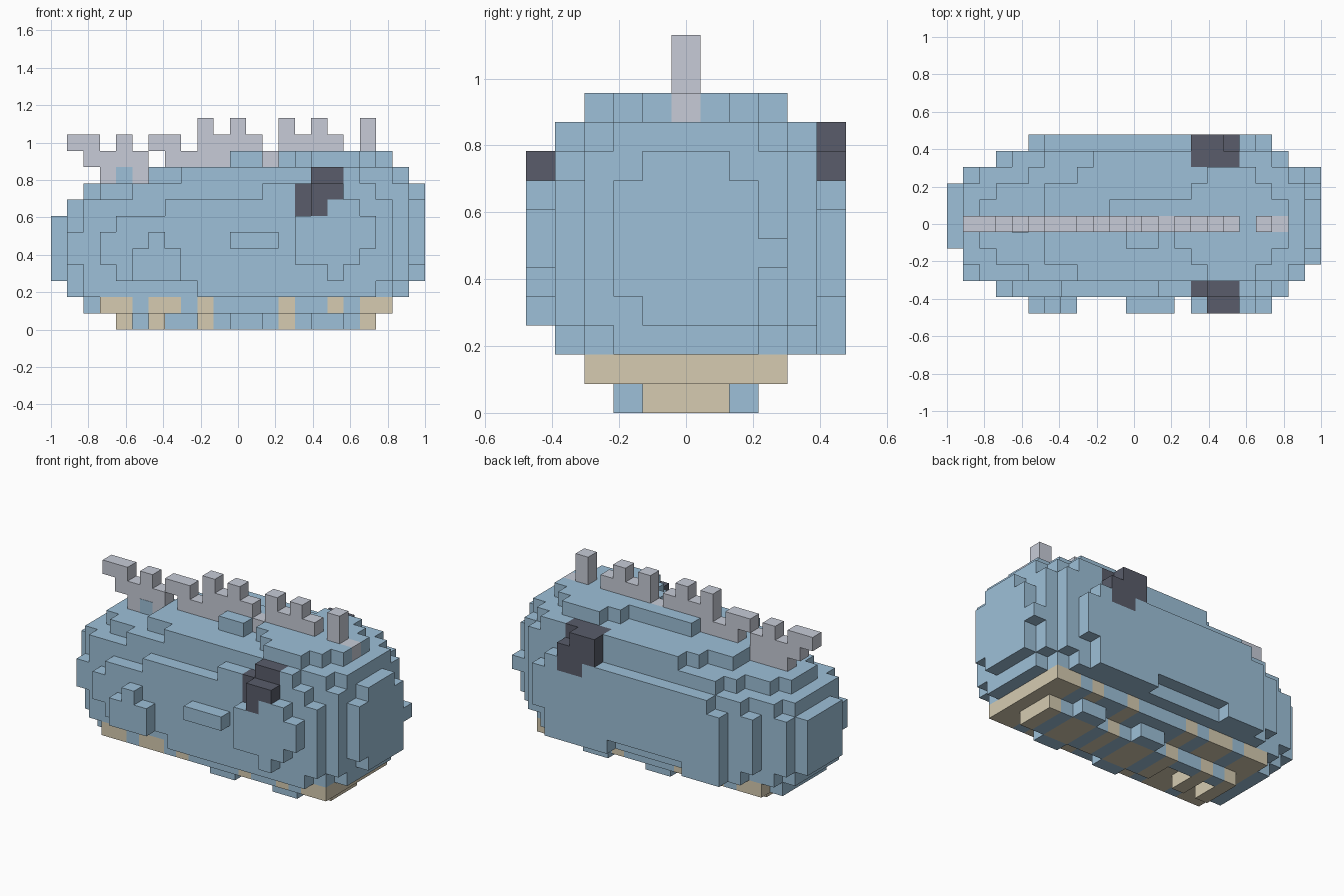
import bpy
import bmesh
from mathutils import Vector

if "Cube" in bpy.data.objects:
    bpy.data.objects.remove(bpy.data.objects["Cube"], do_unlink=True)

UNIT = 2 / 23
CENTRE = Vector((11.5, 5.5, 0))
COLOURS = {
    "body": ("dusty_blue", (0.34, 0.53, 0.69)),
    "belly_stripes": ("sand", (0.67, 0.6, 0.44)),
    "eyes": ("charcoal", (0.1, 0.108, 0.145)),
    "back_crest": ("pale_grey", (0.57, 0.6, 0.68)),
}
cells = {}


def fill(part, x, y, z):
    """Fill an inclusive block of grid cells; single numbers mean one cell."""
    spans = [(s, s) if isinstance(s, int) else s for s in (x, y, z)]
    for i in range(spans[0][0], spans[0][1] + 1):
        for j in range(spans[1][0], spans[1][1] + 1):
            for k in range(spans[2][0], spans[2][1] + 1):
                cells[i, j, k] = part


def body(x, y, z):
    fill("body", x, y, z)


# Main barrel and its end caps
body(x=(2, 21), y=(2, 8), z=(3, 6))
body(x=1, y=(3, 8), z=(3, 6))
body(x=1, y=2, z=(4, 5))
body(x=0, y=(4, 7), z=(3, 6))
body(x=22, y=(3, 7), z=(4, 7))
body(x=22, y=(4, 7), z=3)
body(x=22, y=(4, 6), z=8)
body(x=22, y=8, z=5)

# Side swellings
body(x=(4, 20), y=1, z=(3, 6))
body(x=3, y=1, z=(4, 5))
body(x=(3, 20), y=9, z=(3, 6))
body(x=(5, 19), y=10, z=(4, 6))
body(x=(5, 18), y=10, z=3)
body(x=(6, 18), y=10, z=7)
body(x=(5, 7), y=10, z=2)
body(x=(14, 18), y=10, z=2)

# Underside tapering down
body(x=(1, 21), y=(3, 7), z=2)
body(x=(2, 20), y=(2, 8), z=2)
body(x=(9, 19), y=1, z=2)
body(x=(4, 19), y=9, z=2)
body(x=2, y=(3, 7), z=1)
body(x=(3, 20), y=(2, 8), z=1)
body(x=(4, 19), y=6, z=0)
body(x=(9, 19), y=(4, 5), z=0)
for row in (3, 7):
    body(x=(11, 12), y=row, z=0)
    body(x=(16, 17), y=row, z=0)

# Shoulders stepping up to the back
body(x=(1, 21), y=(3, 7), z=7)
body(x=(2, 21), y=(2, 8), z=7)
body(x=(7, 20), y=1, z=7)
body(x=(4, 20), y=9, z=7)
body(x=2, y=(4, 6), z=8)
body(x=(3, 21), y=(3, 7), z=8)
body(x=(5, 21), y=(2, 8), z=8)
body(x=(13, 19), y=1, z=8)
body(x=(6, 20), y=9, z=8)
body(x=(6, 21), y=(3, 7), z=9)
body(x=(8, 20), y=(2, 8), z=9)
body(x=(16, 18), y=1, z=9)
body(x=(9, 19), y=9, z=9)

# Raised crown
body(x=(14, 20), y=(4, 6), z=10)
body(x=(15, 19), y=(3, 7), z=10)
body(x=(16, 18), y=(2, 8), z=10)
body(x=(10, 20), y=6, z=10)
body(x=(11, 12), y=4, z=10)

# Raised patches on the front side: foot, flank bar and cheek
body(x=(5, 7), y=0, z=(3, 4))
body(x=6, y=0, z=5)
body(x=(11, 13), y=0, z=5)
body(x=17, y=0, z=3)
body(x=(15, 18), y=0, z=4)
body(x=(15, 19), y=0, z=(5, 6))
body(x=(17, 18), y=0, z=7)

# Eyes
for x, y, z in (((16, 17), 0, 8), (16, 0, 7), ((16, 17), 1, 9), (15, 1, (7, 8)),
                ((15, 16), 10, 9), ((15, 17), 10, 8), ((16, 17), 10, 7),
                ((15, 17), 9, 9)):
    fill("eyes", x, y, z)

# Sand stripes across the belly, with separate ribs towards the tail
for x in ((3, 4), (6, 7), 9, 14, 17, (19, 20)):
    fill("belly_stripes", x, (2, 8), 1)
for x in (4, 6, 9, (11, 12), 14, (16, 17), 19):
    fill("belly_stripes", x, (4, 6), 0)

# Jagged crest along the middle of the back
MIDDLE = 5
for level, spans in {9: ((3, 5),),
                     10: ((2, 5), (7, 17), (19, 20)),
                     11: ((1, 2), 4, (6, 7), (9, 12), (14, 17), 19),
                     12: (9, 11, 14, 16, 19)}.items():
    for span in spans:
        fill("back_crest", span, MIDDLE, level)


def make_material(name, rgb):
    mat = bpy.data.materials.new(name)
    mat.use_nodes = True
    mat.diffuse_color = (*rgb, 1)
    shader = next(n for n in mat.node_tree.nodes if n.type == "BSDF_PRINCIPLED")
    shader.inputs["Base Color"].default_value = (*rgb, 1)
    shader.inputs["Roughness"].default_value = 0.8
    return mat


def build(part, mat):
    """Make one object from the exposed cell faces of a part."""
    bm = bmesh.new()
    for cell, owner in cells.items():
        if owner != part:
            continue
        for axis in range(3):
            for side in (0, 1):
                near = list(cell)
                near[axis] += 2 * side - 1
                if tuple(near) in cells:
                    continue
                corners = []
                for a, b in ((0, 0), (1, 0), (1, 1), (0, 1)):
                    p = Vector(cell)
                    p[axis] += side
                    p[(axis + 1) % 3] += a
                    p[(axis + 2) % 3] += b
                    corners.append(bm.verts.new((p - CENTRE) * UNIT))
                bm.faces.new(corners if side else corners[::-1])
    bmesh.ops.remove_doubles(bm, verts=bm.verts[:], dist=UNIT / 100)
    mesh = bpy.data.meshes.new(part)
    bm.to_mesh(mesh)
    bm.free()
    mesh.materials.append(mat)
    bpy.context.scene.collection.objects.link(bpy.data.objects.new(part, mesh))


materials = {part: make_material(*look) for part, look in COLOURS.items()}
for part, mat in materials.items():
    build(part, mat)

# Painted blue patch on the front of the crest
bpy.ops.mesh.primitive_cube_add(size=UNIT, location=(Vector((4.5, MIDDLE, 9.5)) - CENTRE) * UNIT)
patch = bpy.context.object
patch.name = "crest_patch"
patch.scale.y = 0.05
patch.data.materials.append(materials["body"])
